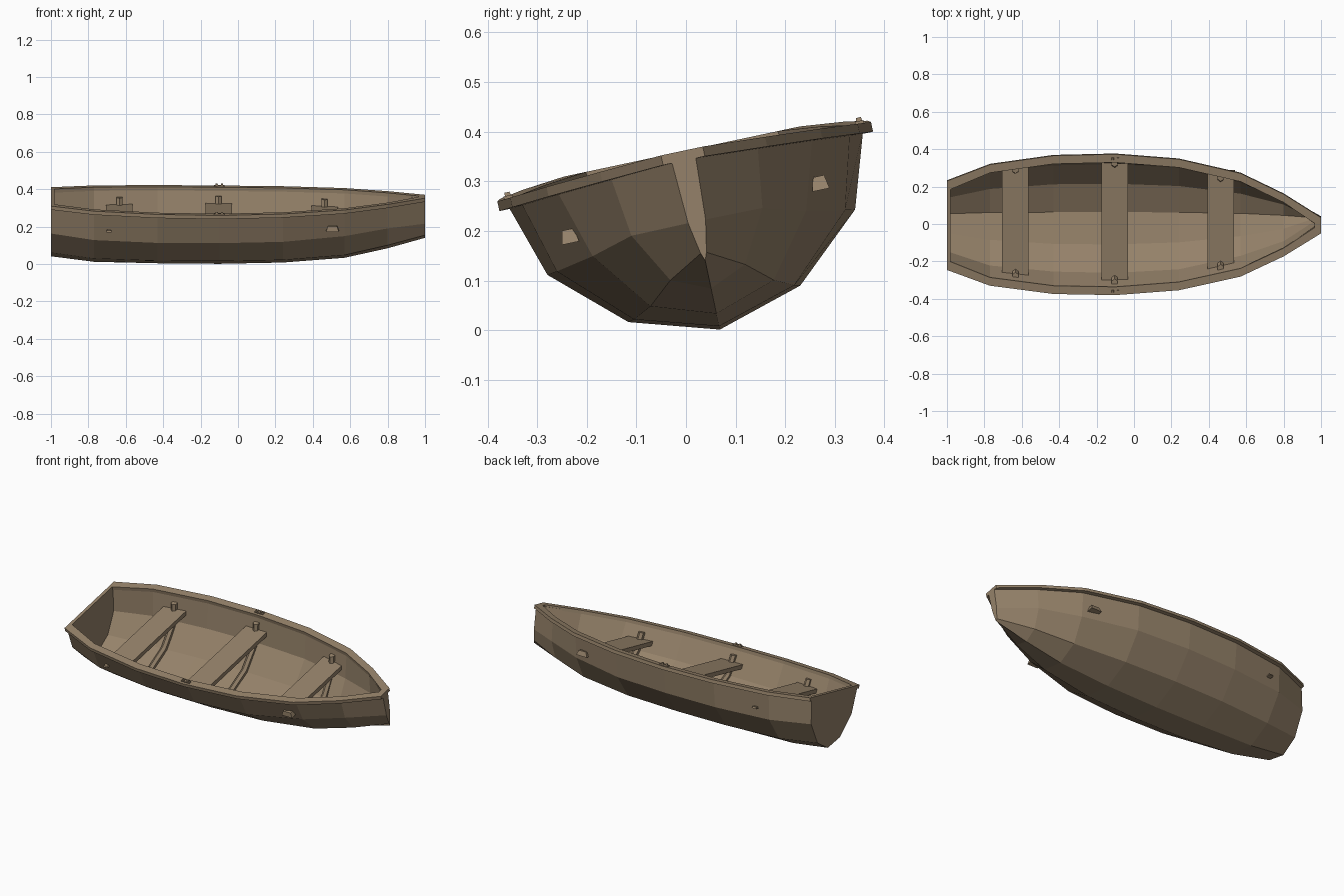
import bpy, bmesh, math
from mathutils import Matrix

if "Cube" in bpy.data.objects:
    bpy.data.objects.remove(bpy.data.objects["Cube"])

# One weathered wood colour; the whole boat leans 12 degrees on its keel
wood = bpy.data.materials.new("weathered wood")
wood.diffuse_color = (0.30, 0.222, 0.142, 1)
wood.use_nodes = True
wood.node_tree.nodes["Principled BSDF"].inputs["Base Color"].default_value = wood.diffuse_color
LEAN = Matrix.Rotation(math.radians(12), 4, 'X') @ Matrix.Translation((0, 0.067, 0))

# Stations: x, rim half width, sheer z, chine u,z, bilge u,z, keel z
ST = [
    (-1.00, .243, .354, .200, .195, .110, .072, .028),
    (-0.77, .331, .345, .275, .175, .150, .048, -.002),
    (-0.43, .378, .337, .310, .167, .174, .041, -.010),
    (-0.10, .385, .333, .317, .167, .177, .040, -.013),
    (0.24, .358, .335, .297, .170, .165, .043, -.006),
    (0.57, .282, .341, .220, .185, .127, .062, .020),
    (0.80, .170, .348, .135, .209, .077, .105, .072),
    (1.00, .043, .355, .018, .210, .006, .145, .129),
]


def station(x):
    for a, b in zip(ST, ST[1:]):
        if x <= b[0]:
            t = (x - a[0]) / (b[0] - a[0])
            return [p + (q - p) * t for p, q in zip(a, b)]


def section(s, d=0.0, top=None):
    """Seven-point hull section, moved inward by d, optionally cut at height top."""
    _, w, sh, cu, cz, bu, bz, kz = s
    ru, rz = w - .018, sh - .01
    if top:
        ru, rz = cu + (ru - cu) * (top - cz) / (rz - cz), top
    half = [(max(ru - d, .3 * ru), rz), (max(cu - .9 * d, .3 * cu), cz + .3 * d),
            (max(bu - .5 * d, .3 * bu), bz + .9 * d)]
    return half + [(0, kz + d)] + [(-u, z) for u, z in reversed(half)]


def finish(name, bm):
    bmesh.ops.recalc_face_normals(bm, faces=bm.faces)
    me = bpy.data.meshes.new(name)
    bm.to_mesh(me)
    bm.free()
    me.materials.append(wood)
    ob = bpy.data.objects.new(name, me)
    bpy.context.collection.objects.link(ob)
    ob.matrix_world = LEAN
    return ob


def bridge(bm, rings, closed=False):
    """Quads between successive closed rings of vertices."""
    n = len(rings[0])
    pairs = list(zip(rings, rings[1:])) + ([(rings[-1], rings[0])] if closed else [])
    for a, b in pairs:
        for i in range(n):
            j = (i + 1) % n
            bm.faces.new((a[i], a[j], b[j], b[i]))


def box(name, x, u, z, sx, su, sz, taper=1.0):
    bm = bmesh.new()
    bmesh.ops.create_cube(bm, size=1)
    for v in bm.verts:
        k = taper if v.co.z > 0 else 1
        v.co = (x + v.co.x * sx * k, u + v.co.y * su * k, z + v.co.z * sz)
    return finish(name, bm)


# Hull: outer and inner skins with closed transom and narrow stem
bm = bmesh.new()
rings = []
for s in ST:
    xin = min(max(s[0], -.98), .965)
    rings.append([bm.verts.new((s[0], u, z)) for u, z in section(s)] +
                 [bm.verts.new((xin, u, z)) for u, z in reversed(section(s, .022))])
bridge(bm, rings)
for r in (rings[0], rings[-1]):
    bm.faces.new(r[:7])
    bm.faces.new(r[7:])
    bm.faces.new((r[0], r[6], r[7], r[13]))
finish("hull", bm)

# Gunwale: flat rail all around the top
bm = bmesh.new()
loop = [(s, 1) for s in ST] + [(s, -1) for s in reversed(ST)]
rings = []
for s, side in loop:
    x, w, sh = s[:3]
    xin = min(max(x, -.98), .965)
    win = max(w - .045, .012)
    rings.append([bm.verts.new(p) for p in (
        (x, side * w, sh), (xin, side * win, sh),
        (xin, side * win, sh - .02), (x, side * w, sh - .02))])
bridge(bm, rings, closed=True)
finish("gunwale", bm)

# Seats with ends following the hull, each above a rib
for name, x0, x1 in (("stern", -.705, -.563), ("middle", -.175, -.032), ("bow", .392, .535)):
    bm = bmesh.new()
    rings = []
    for x in (x0, x1):
        u = section(station(x), .022, .25)[0][0]
        rings.append([bm.verts.new((x, y, z)) for y, z in
                      ((-u, .25), (u, .25), (u - .005, .225), (-u + .005, .225))])
    bridge(bm, rings)
    for r in rings:
        bm.faces.new(r)
    finish(name + "_seat", bm)

    # Rib along the inside of the hull, its tips standing above the seat
    bm = bmesh.new()
    xc = (x0 + x1) / 2
    s = station(xc)
    prof = [(-.016, .015), (.016, .015), (.016, .038), (0, .050), (-.016, .038)]
    cols = [(xc + dx, section(s, d, .288)) for dx, d in prof]
    rings = [[bm.verts.new((x, *sec[i])) for x, sec in cols] for i in range(7)]
    bridge(bm, rings)
    bm.faces.new(rings[0])
    bm.faces.new(rings[-1])
    finish(name + "_rib", bm)

# Oarlocks on the rail and small cleats on the outer planks
for side, tag in ((1, "left"), (-1, "right")):
    box("oarlock_base_" + tag, -.10, side * .362, .336, .055, .018, .008)
    for dx in (-.014, .014):
        box("oarlock_pin_" + tag, -.10 + dx, side * .362, .341, .014, .014, .012, .7)
    box("bow_cleat_" + tag, .505, side * .258, .234, .07, .035, .028, .7)
    box("stern_cleat_" + tag, -.69, side * .308, .232, .028, .026, .010, .8)
